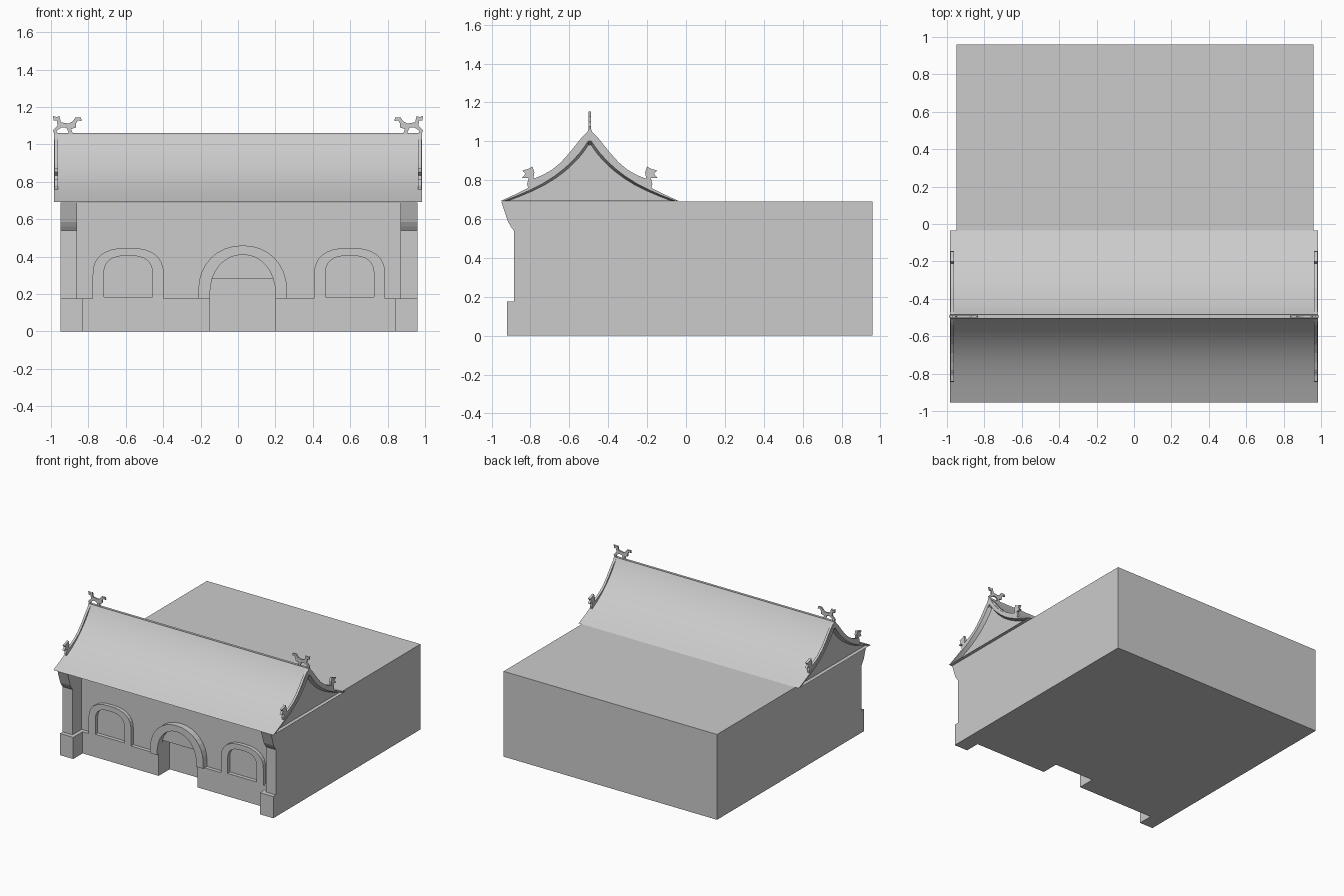
import bpy, bmesh, math
from mathutils import Vector

if "Cube" in bpy.data.objects:
    bpy.data.objects.remove(bpy.data.objects["Cube"])

stone = bpy.data.materials.new("plain grey")
stone.use_nodes = True
GREY = (0.6, 0.6, 0.6, 1)
stone.diffuse_color = GREY
stone.node_tree.nodes["Principled BSDF"].inputs["Base Color"].default_value = GREY

LEFT, RIGHT, BACK, EAVE = 0.96, -0.95, 0.96, 0.69
MID = 0.005      # middle of the building in x
RIDGE_Y = -0.495


def loft(name, rings, smooth=False):
    """Join closed rings of equal length and cap both ends."""
    bm = bmesh.new()
    loops = [[bm.verts.new(p) for p in ring] for ring in rings]
    n = len(loops[0])
    for a, b in zip(loops, loops[1:]):
        for i in range(n):
            j = (i + 1) % n
            bm.faces.new((a[i], a[j], b[j], b[i]))
    bm.faces.new(loops[0][::-1])
    bm.faces.new(loops[-1])
    bmesh.ops.recalc_face_normals(bm, faces=bm.faces)
    mesh = bpy.data.meshes.new(name)
    bm.to_mesh(mesh)
    bm.free()
    mesh.materials.append(stone)
    obj = bpy.data.objects.new(name, mesh)
    bpy.context.collection.objects.link(obj)
    if smooth:
        bpy.ops.object.select_all(action='DESELECT')
        obj.select_set(True)
        bpy.context.view_layer.objects.active = obj
        bpy.ops.object.shade_smooth_by_angle(angle=math.radians(30))
    return obj


def along_x(name, profile, x0, x1):
    return loft(name, [[(x, y, z) for y, z in profile] for x in (x0, x1)])


def along_y(name, profile, y0, y1):
    return loft(name, [[(x, y, z) for x, z in profile] for y in (y0, y1)])


def box(name, x0, x1, y0, y1, z0, z1):
    return along_x(name, [(y0, z0), (y1, z0), (y1, z1), (y0, z1)], x0, x1)


def arch(cx, half, base, spring, top, power):
    """Open outline of an arch, from one foot over to the other."""
    pts = [(cx + half, base)]
    for i in range(17):
        t = math.pi * i / 16
        c, s = math.cos(t), math.sin(t)
        pts.append((cx + half * math.copysign(abs(c) ** power, c),
                    spring + (top - spring) * abs(s) ** power))
    return pts + [(cx - half, base)]


# Main hall and the recessed front wall around the doorway
PIER = 0.09
WALL, DOOR_BACK, LOW_WALL = -0.77, -0.66, -0.80
DOOR0, DOOR1, DOOR_X = -0.15, 0.20, 0.025
box("hall", RIGHT + PIER, LEFT - PIER, DOOR_BACK, BACK, 0, EAVE)
box("front_wall_right", RIGHT + PIER, DOOR0, WALL, DOOR_BACK, 0, EAVE)
box("front_wall_left", DOOR1, LEFT - PIER, WALL, DOOR_BACK, 0, EAVE)
box("door_lintel", DOOR0, DOOR1, WALL, DOOR_BACK, 0.28, EAVE)

# Side walls ending in piers with a plinth and a flared bracket
pier_profile = [(BACK, 0), (-0.92, 0), (-0.92, 0.175), (-0.885, 0.175),
                (-0.885, 0.54), (-0.90, 0.56), (-0.915, 0.585),
                (-0.95, EAVE), (BACK, EAVE)]
for side, edge, inward in (("right", RIGHT, 1), ("left", LEFT, -1)):
    inner = edge + inward * PIER
    along_x("side_wall_" + side, pier_profile, edge, inner)
    x0, x1 = sorted((inner, edge + inward * 0.12))
    box("plinth_" + side, x0, x1, -0.92, WALL, 0, 0.175)

# Low wall either side of the doorway
box("low_wall_right", RIGHT + 0.12, DOOR0, LOW_WALL, WALL, 0, 0.175)
box("low_wall_left", DOOR1, LEFT - 0.12, LOW_WALL, WALL, 0, 0.175)

# Raised arch frames
for side, x in (("right", -0.587), ("left", 0.597)):
    outer = arch(x, 0.19, 0.175, 0.30, 0.447, 0.8)
    inner = arch(x, 0.13, 0.175, 0.30, 0.405, 0.75)
    along_y("window_frame_" + side, outer + inner[::-1], LOW_WALL, WALL + 0.01)
    box("window_sill_" + side, x - 0.13, x + 0.13, LOW_WALL, WALL, 0.175, 0.185)
outer = arch(DOOR_X, 0.237, 0.175, 0.22, 0.46, 0.95)
inner = arch(DOOR_X, 0.175, 0.175, 0.20, 0.41, 0.95)
along_y("door_frame", outer + inner[::-1], -0.82, WALL + 0.01)

# Sweeping roof with undercut gable ends
slope = [(0.46, 0), (0.385, 0.034), (0.315, 0.069), (0.25, 0.107), (0.19, 0.15),
         (0.135, 0.198), (0.085, 0.252), (0.05, 0.297), (0.025, 0.335), (0.008, 0.365)]


def roof_ring(x, sy, sz):
    front = [(x, RIDGE_Y - d * sy, EAVE + 0.002 + h * sz) for d, h in slope]
    back = [(x, RIDGE_Y + d * sy, EAVE + 0.002 + h * sz) for d, h in slope]
    return front + back[::-1]


half_rings = [(0.955, 0.92, 0.79), (0.985, 0.965, 0.85), (0.985, 1, 1)]
rings = [roof_ring(-x, sy, sz) for x, sy, sz in half_rings]
rings += [roof_ring(x, sy, sz) for x, sy, sz in half_rings[::-1]]
loft("roof", rings, smooth=True)
box("ridge_cap", -0.985, 0.985, RIDGE_Y - 0.01, RIDGE_Y + 0.01, 1.035, 1.06)

# Gable ridges, each ending in a small animal head
crest = [(0, 1.06), (0.045, 1.015), (0.105, 0.94), (0.15, 0.89), (0.195, 0.853),
         (0.245, 0.825), (0.29, 0.807), (0.285, 0.84), (0.295, 0.87), (0.315, 0.858),
         (0.348, 0.85), (0.33, 0.833), (0.35, 0.81), (0.315, 0.81), (0.322, 0.78),
         (0.315, 0.75), (0.19, 0.82), (0.085, 0.92), (0, 1.0)]
for side, sx in (("right", -1), ("left", 1)):
    for end, sy in (("front", -1), ("back", 1)):
        along_x(f"gable_ridge_{end}_{side}", [(RIDGE_Y + sy * d, z) for d, z in crest],
                sx * 0.963, sx * 0.981)

# Flat running beasts on the ridge ends, facing outward
beast = [(0.99, 1.152), (0.97, 1.146), (0.955, 1.153), (0.947, 1.118), (0.905, 1.112),
         (0.885, 1.122), (0.87, 1.143), (0.84, 1.143), (0.835, 1.125), (0.855, 1.128),
         (0.867, 1.11), (0.867, 1.09), (0.893, 1.082), (0.88, 1.052), (0.9, 1.052),
         (0.918, 1.09), (0.945, 1.09), (0.97, 1.072), (0.96, 1.052), (0.98, 1.052),
         (0.99, 1.075), (0.965, 1.1), (0.968, 1.128), (0.985, 1.128)]
for side, sx in (("right", -1), ("left", 1)):
    along_y("ridge_beast_" + side, [(sx * x, z) for x, z in beast],
            RIDGE_Y - 0.006, RIDGE_Y + 0.006)
